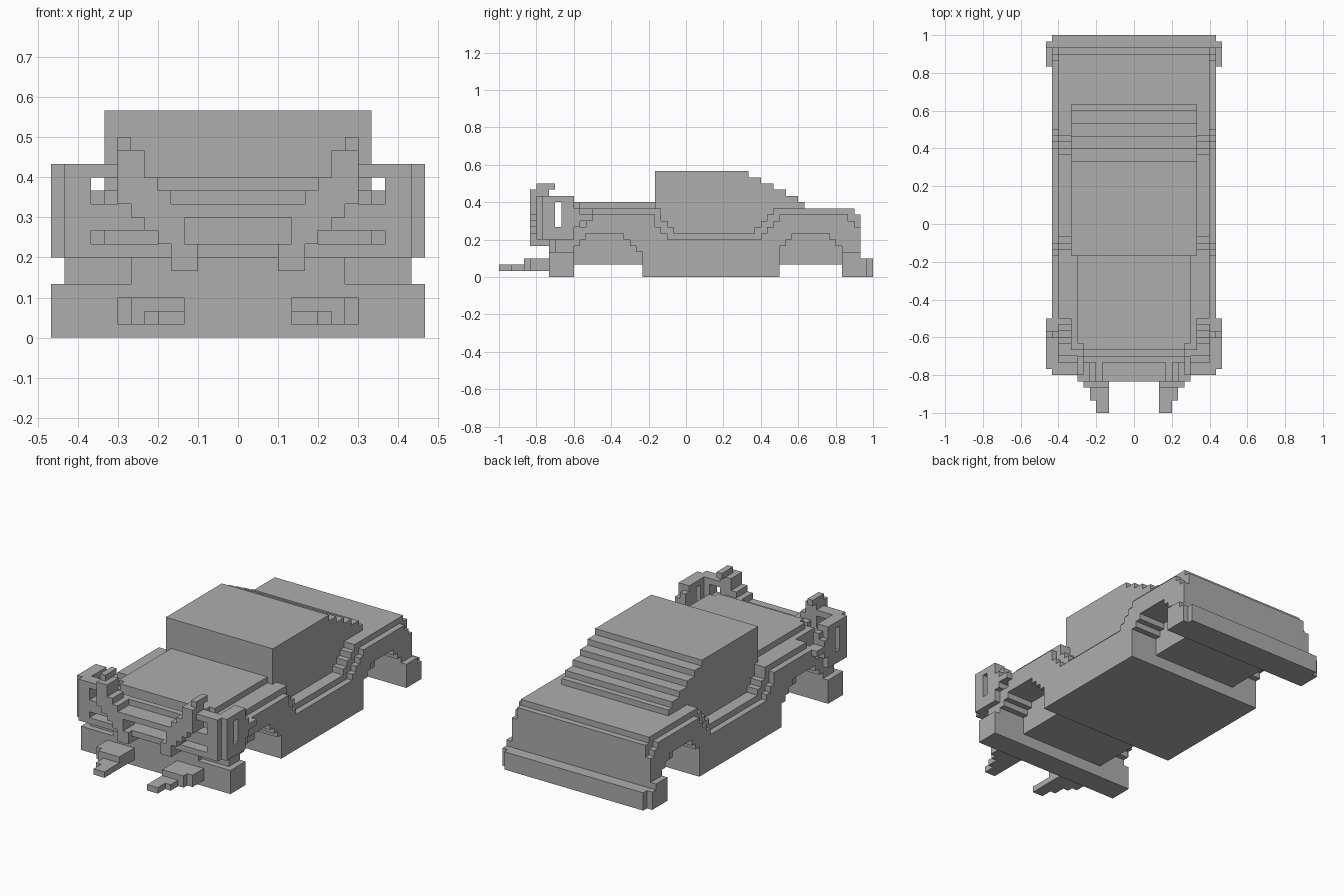
import bpy, bmesh

if "Cube" in bpy.data.objects:
    bpy.data.objects.remove(bpy.data.objects["Cube"])

U = 1 / 30  # size of one block
grey = bpy.data.materials.new("body_grey")
grey.use_nodes = True
grey.diffuse_color = (0.42, 0.42, 0.42, 1)
grey.node_tree.nodes["Principled BSDF"].inputs["Base Color"].default_value = grey.diffuse_color


def finish(name, bm):
    bmesh.ops.scale(bm, vec=(U, U, U), verts=bm.verts)
    bmesh.ops.recalc_face_normals(bm, faces=bm.faces)
    mesh = bpy.data.meshes.new(name)
    bm.to_mesh(mesh)
    bm.free()
    mesh.materials.append(grey)
    ob = bpy.data.objects.new(name, mesh)
    bpy.context.collection.objects.link(ob)
    return ob


def add_box(bm, x0, x1, y0, y1, z0, z1):
    verts = bmesh.ops.create_cube(bm, size=1)["verts"]
    for v in verts:
        v.co.x = x1 if v.co.x > 0 else x0
        v.co.y = y1 if v.co.y > 0 else y0
        v.co.z = z1 if v.co.z > 0 else z0


def central(name, *boxes):
    """Boxes as half width, y range, z range."""
    bm = bmesh.new()
    for w, *r in boxes:
        add_box(bm, -w, w, *r)
    return finish(name, bm)


def paired(name, *boxes):
    """Boxes on the left, repeated on the right."""
    bm = bmesh.new()
    for x0, x1, *r in boxes:
        add_box(bm, x0, x1, *r)
        add_box(bm, -x1, -x0, *r)
    return finish(name, bm)


def stairs(points):
    """Turn sloping segments of a (y, z) outline into block steps."""
    out = [points[0]]
    for (ya, za), (yb, zb) in zip(points, points[1:]):
        n = abs(zb - za)
        if ya != yb and n:
            for i in range(n):
                z = za + (zb - za) * (i + 1) / n
                y0 = ya + round((yb - ya) * i / n)
                y1 = ya + round((yb - ya) * (i + 1) / n)
                out += [(y0, z), (y1, z)]
        else:
            out.append((yb, zb))
    return out


def side_panels(name, x0, x1, outline):
    bm = bmesh.new()
    pts = stairs(outline)
    for s in (1, -1):
        face = bm.faces.new([bm.verts.new((s * x0, y, z)) for y, z in pts])
        new = bmesh.ops.extrude_face_region(bm, geom=[face])["geom"]
        for v in new:
            if isinstance(v, bmesh.types.BMVert):
                v.co.x = s * x1
    return finish(name, bm)


# Underside of a side panel, front to back, with both wheel arches
arches = [(-18, 4), (-15, 7), (-10, 7), (-7, 4), (-7, 0), (15, 0), (15, 4),
          (18, 7), (23, 7), (26, 4), (28, 4)]
inner_top = [(28, 10), (27, 10), (27, 11), (14, 11), (10, 7), (-2, 7), (-5, 11),
             (-15, 11), (-19, 7), (-21, 6), (-21, 4)]
outer_top = [(28, 7), (25, 10), (15, 10), (11, 6), (-3, 6), (-6, 10),
             (-15, 10), (-19, 6), (-21, 6), (-21, 4)]
side_panels("inner_side_panels", 8, 12, arches + inner_top)
side_panels("wheel_flares", 12, 13, arches + outer_top)

# Body shell
central("chassis", (8, -20, 27, 2, 7), (8, -7, 15, 0, 2))
central("body_core", (10, -20, 27, 7, 11), (8, 26, 28, 4, 10))
central("hood", (9, -19, -5, 11, 12), (8, -20, -19, 11, 12))

# Cab with stepped fastback roof
roof_ends = [(10, 17), (12, 16), (14, 15), (16, 14), (18, 13), (19, 12)]
central("cab", *[(10, -5, y, z - 1, z) for y, z in roof_ends])

# Bumpers
central("front_bumper", (14, -22, -18, 0, 4))
central("rear_bumper", (14, 25, 28, 0, 4), (14, 28, 29, 0, 3), (13, 29, 30, 0, 3))

# Tow prongs
paired("tow_prongs", (4, 6, -30, -28, 1, 2), (4, 7, -28, -26, 1, 2),
       (4, 8, -26, -25, 1, 3), (4, 9, -25, -22, 1, 3))

# Grille bars
central("grille_bars", (8, -22, -20, 4, 7), (8, -22, -21, 10, 11),
        (5, -24, -22, 9, 10), (5, -24, -22, 6, 7), (5, -25, -24, 9, 10))

# Slanted guard uprights
paired("guard_uprights", (8, 9, -24, -21, 14, 15), (7, 9, -25, -22, 12, 14),
       (6, 9, -25, -22, 11, 12), (5, 9, -25, -22, 10, 11), (5, 8, -25, -22, 9, 10),
       (4, 7, -25, -22, 8, 9), (4, 6, -25, -22, 7, 8), (3, 5, -25, -22, 5, 7))

# Headlight frames, facing forward
paired("headlight_frames", (9, 13, -24, -22, 12, 13), (5, 13, -24, -22, 8, 10),
       (5, 13, -24, -22, 6, 7), (11, 12, -24, -22, 6, 13), (12, 13, -24, -21, 6, 13))

# Frames wrapping around to the fenders
paired("corner_frames", (13, 14, -23, -21, 6, 13), (12, 14, -21, -18, 12, 13),
       (12, 14, -21, -18, 6, 8), (12, 14, -20, -18, 10, 13), (12, 14, -20, -17, 8, 11),
       (12, 14, -18, -15, 9, 10), (12, 13, -20, -17, 7, 12))
